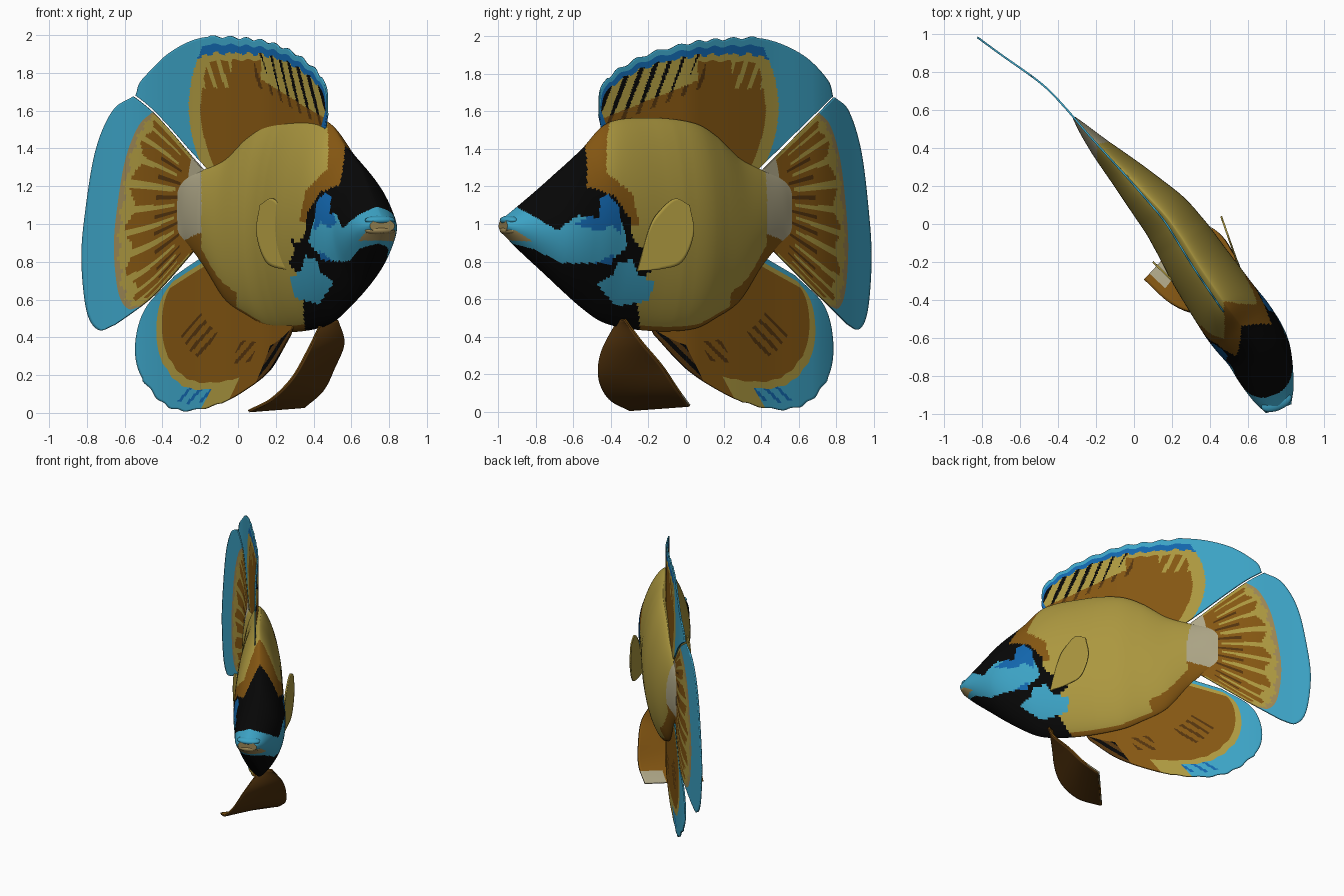
import bpy
import math
from mathutils import Vector

if "Cube" in bpy.data.objects:
    bpy.data.objects.remove(bpy.data.objects["Cube"], do_unlink=True)

PALETTE = {
    "yellow": (.41, .31, .05), "brown": (.23, .093, .006), "light_blue": (.045, .36, .55),
    "deep_blue": (.006, .13, .41), "black": (.002, .002, .002), "dark_brown": (.085, .033, .004),
    "pale_grey": (.42, .38, .24), "tan": (.33, .24, .09),
}
NAMES = list(PALETTE)
MATERIALS = []
for label, rgb in PALETTE.items():
    mat = bpy.data.materials.new(label)
    mat.use_nodes = True
    mat.diffuse_color = (*rgb, 1)
    shader = mat.node_tree.nodes["Principled BSDF"]
    shader.inputs["Base Color"].default_value = (*rgb, 1)
    shader.inputs["Roughness"].default_value = .8
    MATERIALS.append(mat)


def spline(points, t):
    """Smooth curve through the points, t from 0 to 1."""
    pts = [Vector(p) for p in points]
    last = len(pts) - 1
    i = min(int(t * last), last - 1)
    f = t * last - i
    b, c = pts[i], pts[i + 1]
    a = pts[i - 1] if i else b * 2 - c
    d = pts[i + 2] if i + 2 <= last else c * 2 - b
    return (b * 2 + (c - a) * f + (a * 2 - b * 5 + c * 4 - d) * f * f
            + (b * 3 - a - c * 3 + d) * f ** 3) / 2


# Curved swimming line of the fish seen from above, as (y, x)
SPINE = [(-.97, .73), (-.66, .62), (-.46, .47), (-.24, .32), (.02, .16), (.24, -.03),
         (.47, -.24), (.6, -.35), (.72, -.46), (.81, -.58), (.87, -.67), (.995, -.84)]


def spine_x(y):
    total = 0
    for step in (-.04, -.02, 0, .02, .04):
        q = y + step
        k = max(i for i in range(len(SPINE) - 1) if i == 0 or SPINE[i][0] <= q)
        (ya, xa), (yb, xb) = SPINE[k], SPINE[k + 1]
        total += xa + (xb - xa) * (q - ya) / (yb - ya)
    return total / 5


def bend(y, z, side=0):
    """Place a point of the straight fish on the curved swimming line."""
    slope = (spine_x(y + .03) - spine_x(y - .03)) / .06
    normal = Vector((1, -slope, 0)).normalized()
    return Vector((spine_x(y), y, z)) + normal * side


def inside(y, z, poly):
    hit = False
    for (ya, za), (yb, zb) in zip(poly, poly[1:] + poly[:1]):
        if (za > z) != (zb > z) and y < (yb - ya) * (z - za) / (zb - za) + ya:
            hit = not hit
    return hit


def make_object(name, verts, faces, colours, thickness=0):
    mesh = bpy.data.meshes.new(name)
    mesh.from_pydata(verts, [], faces)
    for mat in MATERIALS:
        mesh.materials.append(mat)
    for poly, colour in zip(mesh.polygons, colours):
        poly.material_index = NAMES.index(colour)
    obj = bpy.data.objects.new(name, mesh)
    bpy.context.collection.objects.link(obj)
    if thickness:
        mod = obj.modifiers.new("thickness", "SOLIDIFY")
        mod.thickness = thickness
        mod.offset = 0
    bpy.ops.object.select_all(action="DESELECT")
    obj.select_set(True)
    bpy.context.view_layer.objects.active = obj
    bpy.ops.object.shade_smooth_by_angle(angle=math.radians(40))


def sheet(name, inner, outer, place, rule, nu=40, nv=16, ripple=None):
    """Thin fin between two edges; rule(u, v, y, z) names each face's colour."""
    flat = []
    for i in range(nu + 1):
        u = i / nu
        a, b = spline(inner, u), spline(outer, u)
        if ripple:
            b += (b - a).normalized() * ripple(u)
        flat += [a.lerp(b, j / nv) for j in range(nv + 1)]
    faces, colours = [], []
    for i in range(nu):
        for j in range(nv):
            k = i * (nv + 1) + j
            faces.append((k, k + nv + 1, k + nv + 2, k + 1))
            mid = (flat[k] + flat[k + nv + 2]) / 2
            colours.append(rule((i + .5) / nu, (j + .5) / nv, mid[0], mid[1]))
    make_object(name, [place(*p) for p in flat], faces, colours, .01)


# Body: stations of (y, top, bottom, half width)
STATIONS = [(-.985, 1.03, .95, .07), (-.9, 1.1, .86, .115), (-.75, 1.23, .72, .16),
            (-.57, 1.4, .55, .185), (-.43, 1.54, .465, .18), (-.2, 1.565, .43, .165),
            (.02, 1.54, .44, .14), (.15, 1.47, .5, .115), (.28, 1.35, .59, .085),
            (.4, 1.29, .77, .055), (.5, 1.25, .89, .028), (.56, 1.21, .93, .008)]

# Painted face markings, later ones on top
MARKINGS = [
    ("brown", [(-.6, 1.2), (-.56, 1.7), (-.4, 1.7), (-.45, 1.45), (-.46, 1.28),
               (-.32, 1.17), (-.28, 1), (-.4, 1)]),
    ("black", [(-1.1, .3), (-1.1, 1.42), (-.56, 1.42), (-.56, 1.2), (-.42, 1.16), (-.33, 1.04),
               (-.32, .93), (-.27, .89), (-.21, .91), (-.25, .85), (-.19, .78), (-.3, .7),
               (-.25, .3)]),
    ("light_blue", [(-1.1, .93), (-1.1, 1.2), (-.92, 1.09), (-.82, 1.05), (-.67, .97),
                    (-.59, 1.05), (-.38, 1.02), (-.34, .89), (-.46, .8), (-.67, .8), (-.8, .87)]),
    ("deep_blue", [(-.6, 1), (-.55, 1.05), (-.5, 1.04), (-.5, 1.14), (-.45, 1.16), (-.39, 1.1),
                   (-.38, .95), (-.43, 1), (-.5, .97)]),
    ("deep_blue", [(-.52, .8), (-.42, .85), (-.43, .8)]),
    ("light_blue", [(-.51, .69), (-.42, .74), (-.4, .8), (-.32, .82), (-.29, .75), (-.2, .7),
                    (-.22, .6), (-.4, .57)]),
    ("tan", [(-1.1, 1), (-.9, .965), (-.81, .91), (-1.1, .92)]),
]


def body_colour(y, z, bottom):
    colour = "yellow"
    if y > .42:
        colour = "pale_grey" if z > .95 - (y - .42) * .4 else "brown"
    elif z < bottom + .03 or (y > .22 and z < bottom + .12):
        colour = "brown"
    for paint, poly in MARKINGS:
        if inside(y, z, poly):
            colour = paint
    return colour


def build_body(rows=220, ring=150):
    verts, faces, colours, marks = [], [], [], []
    for i in range(rows + 1):
        y, top, bottom, half = spline(STATIONS, i / rows)
        shift = .03 * max(0, min(1, (.4 - y) * 2))
        for j in range(ring):
            angle = math.tau * j / ring
            side = half * math.sin(angle) * abs(math.sin(angle)) ** .4
            z = (top + bottom) / 2 + (top - bottom) / 2 * math.cos(angle)
            verts.append(bend(y, z, side + shift))
            marks.append((y + abs(side) * (.5 if side > 0 else .85), z, bottom))
    for i in range(rows):
        for j in range(ring):
            a, b = i * ring + j, i * ring + (j + 1) % ring
            faces.append((a, b, b + ring, a + ring))
            colours.append(body_colour(*marks[a]))
    faces += [tuple(range(ring))[::-1], tuple(range(rows * ring, (rows + 1) * ring))]
    make_object("body", verts, faces, colours + ["tan", "pale_grey"])


build_body()


# Dorsal fin: striped front, brown middle, broad blue rear margin
def dorsal_colour(u, v, y, z):
    margin = .49 - .8 * (z - 1.62) ** 2
    wave = math.sin(math.tau * (y - .37 * (z - 1.6)) / .068)
    if y > margin or v > .93:
        return "light_blue"
    if v > .86 + .015 * wave or (u < .03 and v > .3):
        return "deep_blue"
    if y > margin - .07:
        return "yellow"
    floor = 1.58 + .4 * (y + .4)
    if y < .06 and z > floor:
        return "black" if wave > .45 - 2 * (z - floor - .1) + max(0, y + .2) * 2 else "yellow"
    if y < .1 and z > floor - .05 and wave > .6:
        return "dark_brown"
    if v > .8 or (y > .24 and z > 1.72 and wave > .3):
        return "yellow"
    return "brown"


sheet("dorsal_fin",
      [(-.44, 1.46), (-.25, 1.48), (-.05, 1.46), (.1, 1.4), (.22, 1.32), (.3, 1.27), (.36, 1.27)],
      [(-.465, 1.58), (-.44, 1.75), (-.25, 1.885), (0, 1.96), (.2, 1.985), (.42, 1.985),
       (.62, 1.9), (.75, 1.77), (.78, 1.68)],
      bend, dorsal_colour, 190, 60,
      lambda u: .007 * math.sin(u * 110) if .15 < u < .6 else 0)


# Tail fin: grey root, brown rays, blue outer margin
def tail_colour(u, v, y, z):
    ray = math.sin(u * 75)
    if v > .79:
        return "light_blue"
    if v > .75 + .01 * ray:
        return "tan"
    if v < .17:
        return "pale_grey" if u < .8 else "brown"
    if u < .04 or u > .96 or v > .69 + .03 * math.sin(u * 40):
        return "yellow"
    if .25 < v < .5 and ray < -.75 and .2 < u < .85:
        return "dark_brown"
    return "yellow" if ray > .95 - v * .6 and v > .3 else "brown"


sheet("tail_fin", [(.41, 1.29), (.41, 1.2), (.41, 1.1), (.41, 1), (.41, .91)],
      [(.79, 1.675), (.865, 1.6), (.93, 1.39), (.97, 1.07), (.985, .81), (.965, .54),
       (.92, .44), (.86, .465)], bend, tail_colour, 160, 60)


# Anal fin: brown with dark streaks and a blue rear margin
def anal_colour(u, v, y, z):
    streak = math.sin((y + z) * 95)
    if u > .95 or (v > .8 and u > .38):
        return "deep_blue" if u < .5 and v < .93 and streak > .5 else "light_blue"
    if (v > .73 and u > .27) or u > .91:
        return "yellow"
    if v > .4 and u < .17:
        return "black" if streak > 0 else "dark_brown"
    if .3 < v < .55 and streak > .35 and (.25 < u < .36 or .5 < u < .66):
        return "dark_brown"
    return "brown"


sheet("anal_fin", [(-.2, .47), (0, .5), (.2, .6), (.3, .72), (.35, .86)],
      [(-.17, .41), (0, .23), (.18, .11), (.34, .04), (.525, .012), (.66, .06),
       (.76, .2), (.78, .38), (.73, .57), (.58, .725)], bend, anal_colour, 150, 60,
      lambda u: .005 * math.sin(u * 90) if .3 < u < .65 else 0)

# Pectoral fins: one leaf, placed on each flank
LEAF_FRONT = [(0, .75), (.22, .98), (.4, 1.07), (.67, 1.135), (.93, 1.1)]
LEAF_REAR = [(0, .75), (.43, .76), (.8, .8), (1, .95), (.93, 1.1)]
FLANKS = {"left": lambda p, z: Vector((.565 - .105 * p, -.26 + .3 * p, z)),
          "right": lambda p, z: Vector((.35 - .25 * p, -.44 + .24 * p, z))}
for flank, place in FLANKS.items():
    sheet(flank + "_pectoral_fin", LEAF_FRONT, LEAF_REAR, place, lambda u, v, y, z: "yellow")

# Pelvic fin: wide fan spread across the belly, dark in front, pale tips behind
FAN_RIGHT = [(.45, -.36, .49), (.37, -.45, .32), (.29, -.465, .18), (.18, -.41, .07), (.06, -.3, .008)]
FAN_LEFT = [(.53, -.33, .49), (.56, -.24, .37), (.51, -.13, .24), (.45, -.05, .12), (.35, .015, .03)]


def fan_back_colour(u, v, y, z):
    return "pale_grey" if u > .82 and (v > .62 or .1 < v < .3) else "brown"


sheet("pelvic_fin_front", FAN_RIGHT, FAN_LEFT, lambda *p: Vector(p),
      lambda u, v, y, z: "dark_brown", 40, 30)
sheet("pelvic_fin_back", FAN_RIGHT, FAN_LEFT, lambda x, y, z: Vector((x - .006, y + .006, z + .003)),
      fan_back_colour, 40, 30)

# Lips
for label, colour, z in (("upper_lip", "light_blue", 1.02), ("lower_lip", "tan", .965)):
    bpy.ops.mesh.primitive_uv_sphere_add(segments=20, ring_count=10, location=bend(-.95, z, .03))
    lip = bpy.context.object
    lip.name = label
    lip.scale = (.085, .045, .026)
    lip.rotation_euler.z = math.radians(22)
    lip.data.materials.append(MATERIALS[NAMES.index(colour)])
    bpy.ops.object.shade_smooth_by_angle(angle=math.radians(40))
